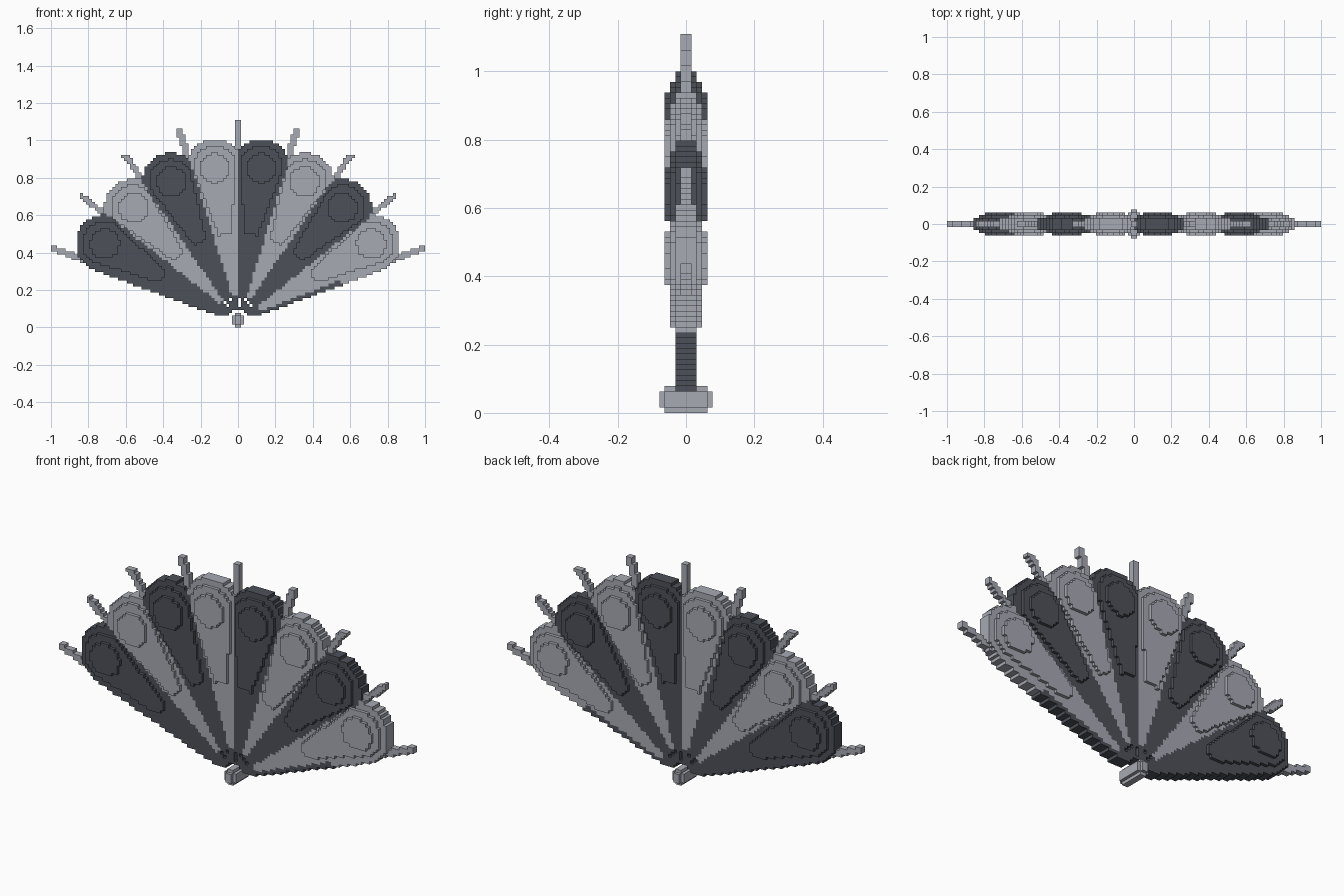
import bpy, bmesh, math

cube = bpy.data.objects.get("Cube")
if cube:
    bpy.data.objects.remove(cube)

V = 1 / 64              # block size
PIVOT = 0.04            # height of the pin centre
STEP = math.radians(17.2)


def material(name, color):
    m = bpy.data.materials.new(name)
    m.use_nodes = True
    m.diffuse_color = (*color, 1)
    m.node_tree.nodes["Principled BSDF"].inputs["Base Color"].default_value = (*color, 1)
    return m


light = material("light grey", (0.39, 0.40, 0.45))
dark = material("dark grey", (0.075, 0.081, 0.099))


def local(x, z, angle):
    """Offset across and distance along a direction leaning from vertical."""
    z -= PIVOT
    s, c = math.sin(angle), math.cos(angle)
    return abs(x * c - z * s), x * s + z * c


def teardrop(u, s, start, w, centre, r):
    """Tapered blade with a round end."""
    if s < start:
        return False
    if s < centre:
        return u < w + (r - w) * (s - start) / (centre - start)
    return math.hypot(u, s - centre) < r


petals = [((n - 3.5) * STEP, n % 2 == 0) for n in range(8)]
ribs = [(n - 4) * STEP for n in range(9)]
# small openings around the pin, as block positions
holes = {(0, 7), (0, 8), (0, 9), (-5, 8), (-3, 9), (-4, 7), (2, 9), (3, 8), (4, 7)}


def petal_cell(x, z):
    """Half thickness in blocks and whether the block is dark."""
    thick, is_dark, is_light = 0, False, False
    for angle, dark_petal in petals:
        u, s = local(x, z, angle)
        if not teardrop(u, s, 0.055, 0.027, 0.82, 0.155):
            continue
        thick = max(thick, 2)
        if teardrop(u, s, 0.46, 0.035, 0.825, 0.117):
            thick = max(thick, 3)
        if math.hypot(u, s - 0.82) < 0.08:
            thick = 4
        if dark_petal:
            is_dark = is_dark or u < 0.15 * s + 0.008
        else:
            is_light = True
    # dark lower border of the last petal, and dark hub
    u, s = local(x, z, petals[-1][0])
    border = z < PIVOT + x * 0.39 and x > 0 and s < 0.58 and u > 0.15 * s
    hub = math.hypot(x, z - PIVOT) < 0.13
    return thick, is_dark or not is_light or border or hub


# sort every column of blocks into its part
parts = {"dark_petals": {}, "light_petals": {}, "ribs": {}, "pin": {}}
for i in range(-64, 64):
    for k in range(71):
        x, z = (i + 0.5) * V, (k + 0.5) * V
        off = max(i, -1 - i)
        if k < 5 and off < (2 if 0 < k < 4 else 1):
            parts["pin"][i, k] = 5 if 0 < k < 4 and off == 0 else 4
            continue
        if (i, k) in holes or z < 0.055:
            continue
        thick, is_dark = petal_cell(x, z)
        if thick:
            parts["dark_petals" if is_dark else "light_petals"][i, k] = thick
            continue
        for angle in ribs:
            u, s = local(x, z, angle)
            if 0.3 < s < 1.072 and u < 0.0158:
                parts["ribs"][i, k] = 1

solid = {cell: h for part in parts.values() for cell, h in part.items()}


def build(name, cells, mat):
    """Turn columns of blocks into a mesh holding only the exposed faces."""
    bm = bmesh.new()

    def quad(points):
        bm.faces.new([bm.verts.new((a * V, b * V, c * V)) for a, b, c in points])

    for (i, k), h in cells.items():
        ring = [(i, k), (i + 1, k), (i + 1, k + 1), (i, k + 1)]
        quad([(a, -h, c) for a, c in ring])
        quad([(a, h, c) for a, c in reversed(ring)])
        neighbours = [(i, k - 1), (i + 1, k), (i, k + 1), (i - 1, k)]
        for side, cell in enumerate(neighbours):
            (ax, az), (bx, bz) = ring[side], ring[(side + 1) % 4]
            inner = solid.get(cell, 0)
            for y in range(-h, h):
                if (y if y >= 0 else -1 - y) >= inner:
                    quad([(ax, y, az), (ax, y + 1, az), (bx, y + 1, bz), (bx, y, bz)])
    bmesh.ops.remove_doubles(bm, verts=bm.verts[:], dist=V / 100)
    mesh = bpy.data.meshes.new(name)
    bm.to_mesh(mesh)
    bm.free()
    mesh.materials.append(mat)
    bpy.context.collection.objects.link(bpy.data.objects.new(name, mesh))


for name, cells in parts.items():
    build(name, cells, dark if name == "dark_petals" else light)
